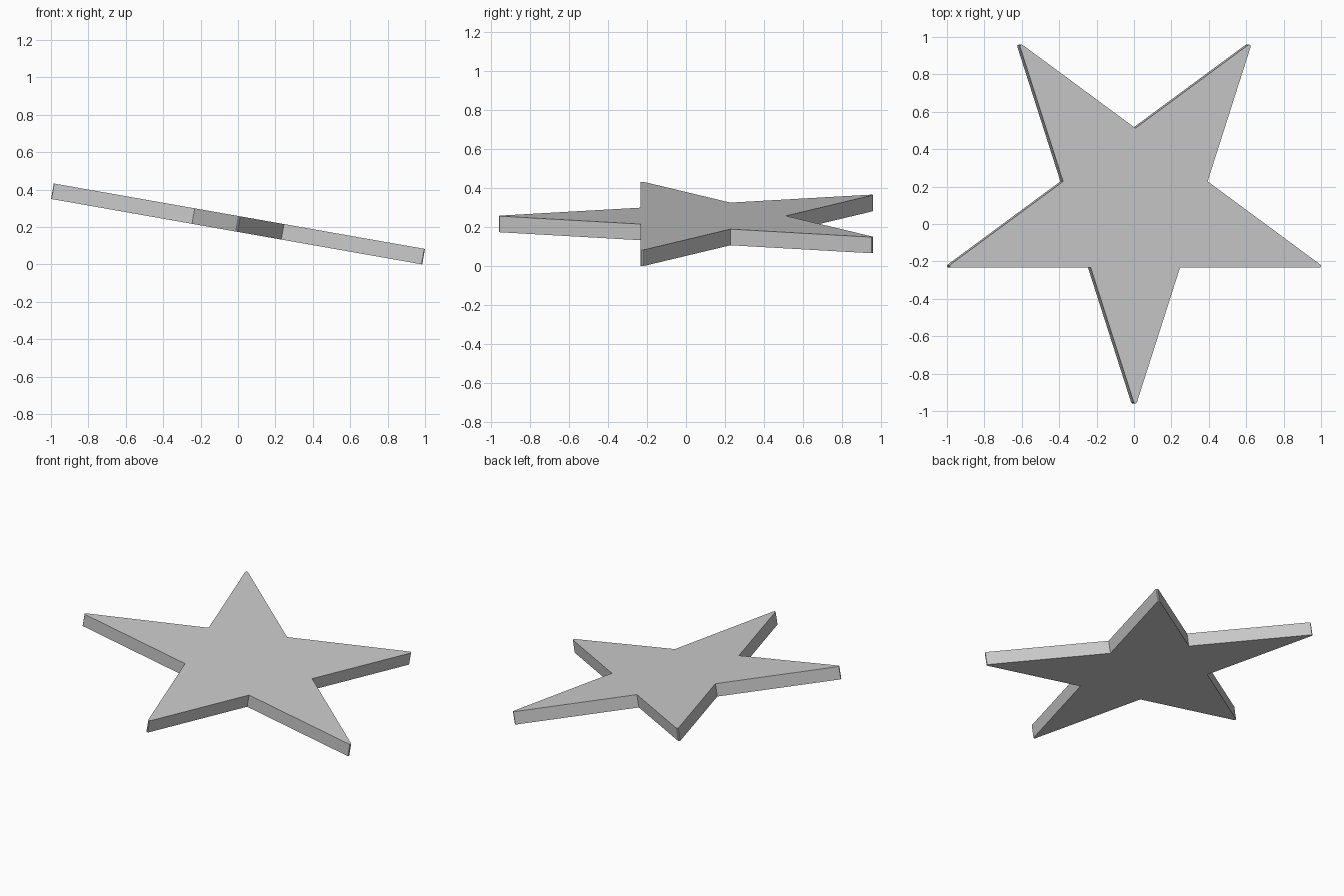
import bpy, bmesh
from math import sin, cos, radians, pi
from mathutils import Matrix, Vector

if "Cube" in bpy.data.objects:
    bpy.data.objects.remove(bpy.data.objects["Cube"])

TILT = radians(10)
THICK = 0.084
TIP_R = 0.009                         # radius of the tiny rounded tips
TIP_C = 1.0504                        # distance of tip arc centres
SHARP = TIP_C + TIP_R / sin(radians(18))
INNER = SHARP * 0.382                 # regular pentagram notch radius
ARC = 5


def polar(r, a):
    return Vector((r * cos(a), r * sin(a), 0))


# Star outline: one rounded tip and one sharp notch per arm
outline = []
for i in range(5):
    a = -pi / 2 + i * 2 * pi / 5
    for k in range(ARC):
        b = a + radians(-72 + 144 * k / (ARC - 1))
        outline.append(polar(TIP_C, a) + polar(TIP_R, b))
    outline.append(polar(INNER, a + pi / 5))

# Thick plate, extruded from the outline
bm = bmesh.new()
face = bm.faces.new([bm.verts.new(p) for p in outline])
ext = bmesh.ops.extrude_face_region(bm, geom=[face])
top = [v for v in ext["geom"] if isinstance(v, bmesh.types.BMVert)]
bmesh.ops.translate(bm, verts=top, vec=(0, 0, THICK))
bmesh.ops.recalc_face_normals(bm, faces=bm.faces[:])

# Tilt, centre and rest on the ground
bm.transform(Matrix.Rotation(TILT, 4, 'Y'))
lo = Vector([min(v.co[i] for v in bm.verts) for i in range(3)])
hi = Vector([max(v.co[i] for v in bm.verts) for i in range(3)])
mid = (lo + hi) / 2
bmesh.ops.translate(bm, verts=bm.verts[:], vec=(-mid.x, -mid.y, -lo.z))

mesh = bpy.data.meshes.new("star_plate")
bm.to_mesh(mesh)
bm.free()
star = bpy.data.objects.new("star_plate", mesh)
bpy.context.collection.objects.link(star)
